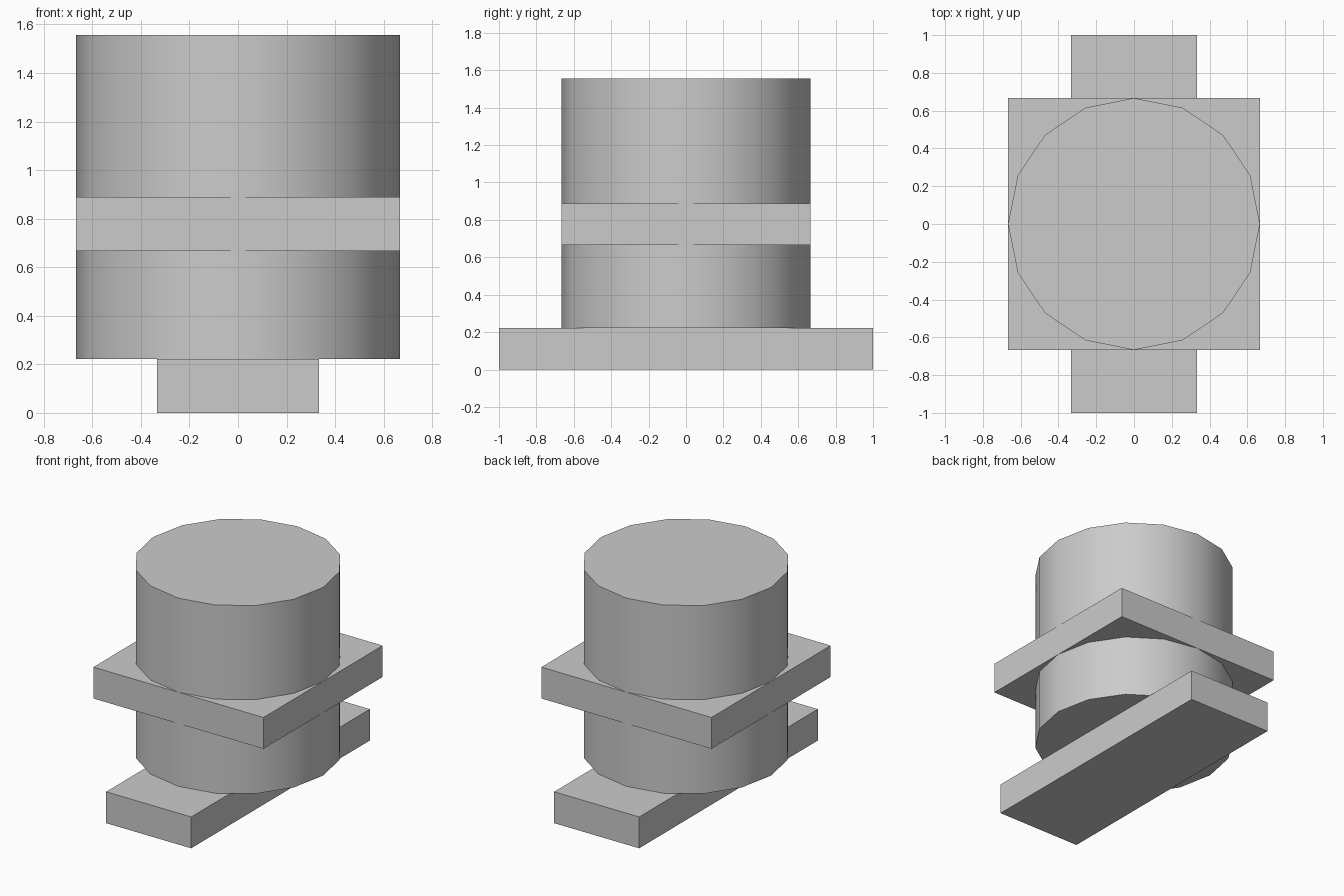
import bpy
import math

if "Cube" in bpy.data.objects:
    bpy.data.objects.remove(bpy.data.objects["Cube"], do_unlink=True)

grey = bpy.data.materials.new("plain grey")
grey.use_nodes = True
COLOUR = (0.6, 0.6, 0.6, 1)
grey.diffuse_color = COLOUR
grey.node_tree.nodes["Principled BSDF"].inputs["Base Color"].default_value = COLOUR

U = 2 / 9  # thickness of the slabs, used as the module
RADIUS = 3 * U


def finish(name):
    obj = bpy.context.object
    obj.name = obj.data.name = name
    obj.data.materials.append(grey)
    return obj


def slab(name, width, depth, bottom):
    bpy.ops.mesh.primitive_cube_add(size=1, location=(0, 0, bottom + U / 2))
    obj = finish(name)
    obj.scale = (width, depth, U)
    bpy.ops.object.transform_apply(location=False, rotation=False, scale=True)


def drum(name, bottom, top):
    bpy.ops.mesh.primitive_cylinder_add(
        vertices=16, radius=RADIUS, depth=top - bottom,
        location=(0, 0, (bottom + top) / 2))
    finish(name)
    bpy.ops.object.shade_smooth_by_angle(angle=math.radians(30))


# Long foot bar running front to back
slab("base_bar", RADIUS, 2, 0)
# Drum below the square flange
drum("lower_drum", U, 3 * U)
# Square flange
slab("square_flange", 2 * RADIUS, 2 * RADIUS, 3 * U)
# Drum above the flange
drum("upper_drum", 4 * U, 7 * U)
